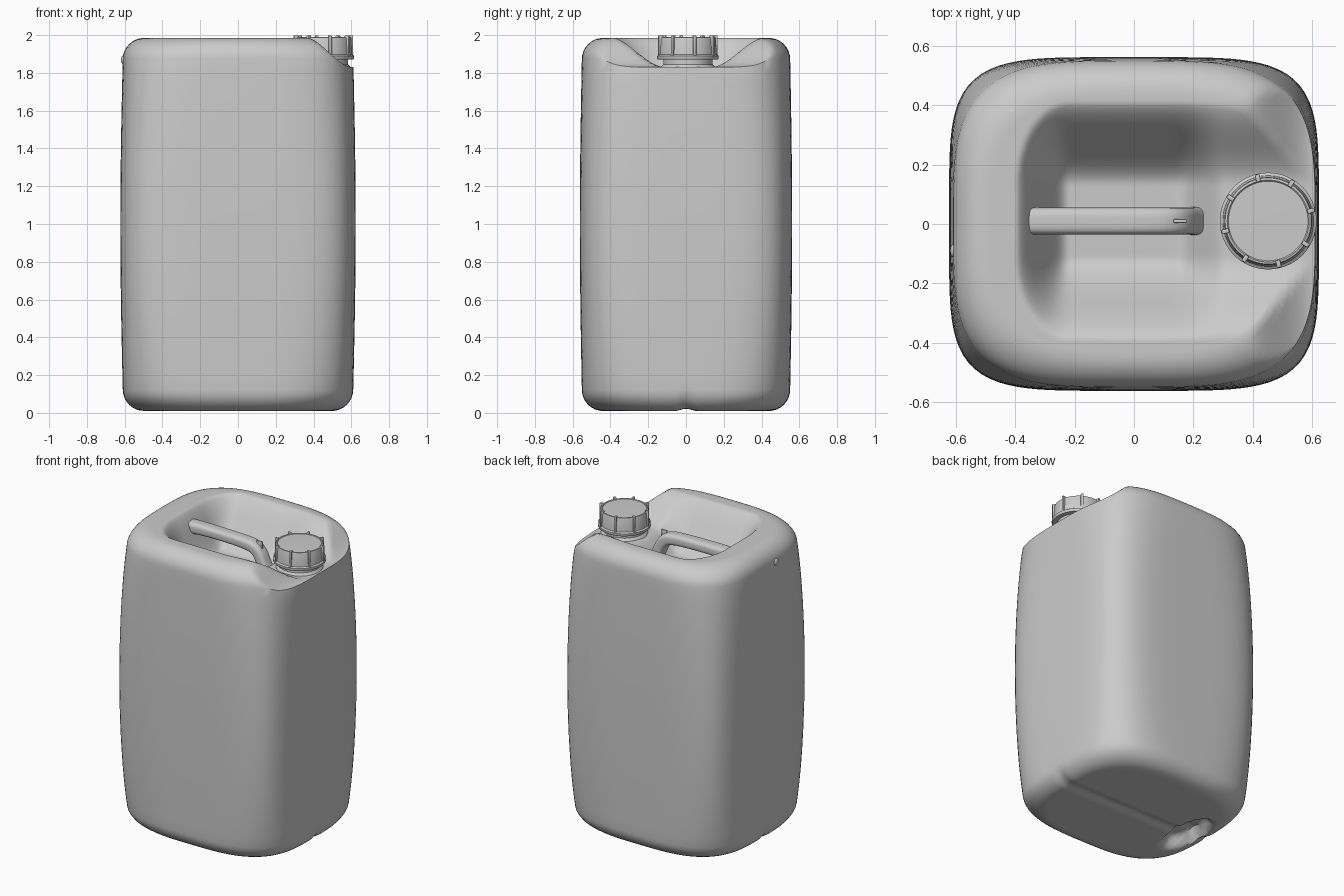
import bpy, bmesh, math
from mathutils import Vector

if "Cube" in bpy.data.objects:
    bpy.data.objects.remove(bpy.data.objects["Cube"])

CY = 0.01            # handle and cap sit slightly off centre
CAP = (0.452, CY)


def smooth(t):
    t = min(1.0, max(0.0, t))
    return t * t * (3 - 2 * t)


def finish(name, bm, angle=40):
    bmesh.ops.remove_doubles(bm, verts=bm.verts, dist=0.0004)
    bmesh.ops.recalc_face_normals(bm, faces=bm.faces)
    me = bpy.data.meshes.new(name)
    bm.to_mesh(me)
    bm.free()
    ob = bpy.data.objects.new(name, me)
    bpy.context.collection.objects.link(ob)
    bpy.ops.object.select_all(action='DESELECT')
    ob.select_set(True)
    bpy.context.view_layer.objects.active = ob
    bpy.ops.object.shade_smooth_by_angle(angle=math.radians(angle))
    return ob


def loft(name, rings, angle=40):
    """Skin a list of closed rings and close both ends."""
    bm = bmesh.new()
    loops = [[bm.verts.new(p) for p in r] for r in rings]
    n = len(loops[0])
    for a, b in zip(loops, loops[1:]):
        for i in range(n):
            j = (i + 1) % n
            bm.faces.new((a[i], a[j], b[j], b[i]))
    bm.faces.new(loops[0][::-1])
    bm.faces.new(loops[-1])
    return finish(name, bm, angle)


def squircle(a, b, n, count):
    """Rounded rectangle outline, evenly spread by direction."""
    pts = []
    for i in range(count):
        t = 2 * math.pi * i / count
        c, s = math.cos(t), math.sin(t)
        r = (abs(c) ** n + abs(s) ** n) ** (-1 / n)
        pts.append((a * c * r, b * s * r))
    return pts


def top_height(x, y):
    """Height limit of the top: handle pocket, cap shelf and sloping shoulder."""
    floor = 1.70 + 0.13 * smooth((x - 0.14) / 0.18)
    side = max(0, (abs(y - CY) - 0.12) / 0.30)
    back = max(0, (-0.22 - x) / 0.19)
    pocket = floor + (1.99 - floor) * smooth(math.hypot(side, back))
    shoulder = 1.99 - 0.16 * smooth((x - 0.35) / 0.26)
    return min(pocket, shoulder)


def bottom_lift(x, y):
    """Finger grip and a shallow seam groove under the base."""
    grip = 1 - smooth((math.hypot((x + 0.42) / 0.09, y / 0.22) - 0.6) / 0.5)
    groove = 1 - smooth(abs(y) / 0.06)
    return 0.07 * grip + 0.012 * groove


# body: (inset, scale, height) stations from base centre to top centre
R, BASE, TOP = 0.11, 0.01, 1.985
stations = [(R, k / 24, BASE) for k in range(1, 24)]
for k in range(9):
    a = k / 8 * math.pi / 2
    stations.append((R * (1 - math.sin(a)), 1, BASE + R * (1 - math.cos(a))))
stations += [(0, 1, BASE + R + (TOP - BASE - 2 * R) * k / 26) for k in range(1, 26)]
for k in range(9):
    a = k / 8 * math.pi / 2
    stations.append((R * (1 - math.cos(a)), 1, TOP - R * (1 - math.sin(a))))
stations += [(R, 1 - k / 44, TOP) for k in range(1, 44)]

rings = []
for inset, scale, z in stations:
    swell = max(0.0, math.sin(math.pi * z / 2))
    n = 3.0 + 1.8 * swell ** 0.7
    ring = []
    for x, y in squircle(0.607 + 0.016 * swell - inset, 0.549 + 0.013 * swell - inset, n, 144):
        x, y = x * scale, y * scale
        zz = min(z, top_height(x, y)) if z > 1.5 else z
        if z < 0.1:
            zz += bottom_lift(x, y)
        ring.append((x, y, zz))
    rings.append(ring)
loft("body", rings, 50)

# handle: bar from the back wall, bending down into the pocket floor
path = [(-0.46, 1.875), (-0.38, 1.885), (-0.28, 1.893), (-0.1, 1.893), (0.06, 1.888),
        (0.12, 1.878), (0.155, 1.85), (0.18, 1.80), (0.20, 1.75), (0.22, 1.70), (0.24, 1.66)]
half = [0.05, 0.042, 0.036, 0.034, 0.036, 0.04, 0.04, 0.036, 0.038, 0.055, 0.08]
rings = []
for i, (x, z) in enumerate(path):
    p, q = path[max(0, i - 1)], path[min(len(path) - 1, i + 1)]
    d = Vector((q[0] - p[0], 0, q[1] - p[1])).normalized()
    up = Vector((-d.z, 0, d.x))
    w = 0.045 + 0.4 * max(0, half[i] - 0.042)
    rings.append([Vector((x, CY + v, z)) + up * u for u, v in squircle(half[i], w, 3.5, 24)])
handle = loft("handle", rings, 60)
sub = handle.modifiers.new("smooth", 'SUBSURF')
sub.levels = sub.render_levels = 1


def lathe(name, profile, count=64):
    return loft(name, [[(CAP[0] + r * math.cos(2 * math.pi * i / count),
                         CAP[1] + r * math.sin(2 * math.pi * i / count), z)
                        for i in range(count)] for r, z in profile], 35)


def box(name, centre, size, turn=0):
    bm = bmesh.new()
    bmesh.ops.create_cube(bm, size=1)
    bmesh.ops.scale(bm, vec=size, verts=bm.verts)
    bmesh.ops.bevel(bm, geom=bm.edges[:], offset=min(size) * 0.25, segments=2, affect='EDGES', profile=0.5)
    ob = finish(name, bm, 35)
    ob.location, ob.rotation_euler.z = centre, turn
    return ob


# neck and screw cap with a skirt and eight ribs
lathe("neck", [(0.16, 1.79), (0.145, 1.83), (0.13, 1.845), (0.13, 1.91)])
lathe("cap", [(0.12, 1.872), (0.16, 1.872), (0.163, 1.878), (0.163, 1.89), (0.153, 1.897),
              (0.148, 1.98), (0.145, 1.988), (0.138, 1.99), (0.134, 1.986), (0.06, 1.987)])
for k in range(8):
    a = 2 * math.pi * (k + 0.3) / 8
    box(f"cap_rib_{k + 1}", (CAP[0] + 0.148 * math.cos(a), CAP[1] + 0.148 * math.sin(a), 1.942),
        (0.026, 0.016, 0.112), a)

# small raised tab on the handle
box("handle_tab", (0.155, CY, 1.897), (0.045, 0.012, 0.05))

# moulding pip high on the left side
bm = bmesh.new()
bmesh.ops.create_uvsphere(bm, u_segments=20, v_segments=12, radius=0.024)
bmesh.ops.scale(bm, vec=(0.6, 1, 1), verts=bm.verts)
finish("moulding_pip", bm).location = (-0.605, -0.09, 1.87)
